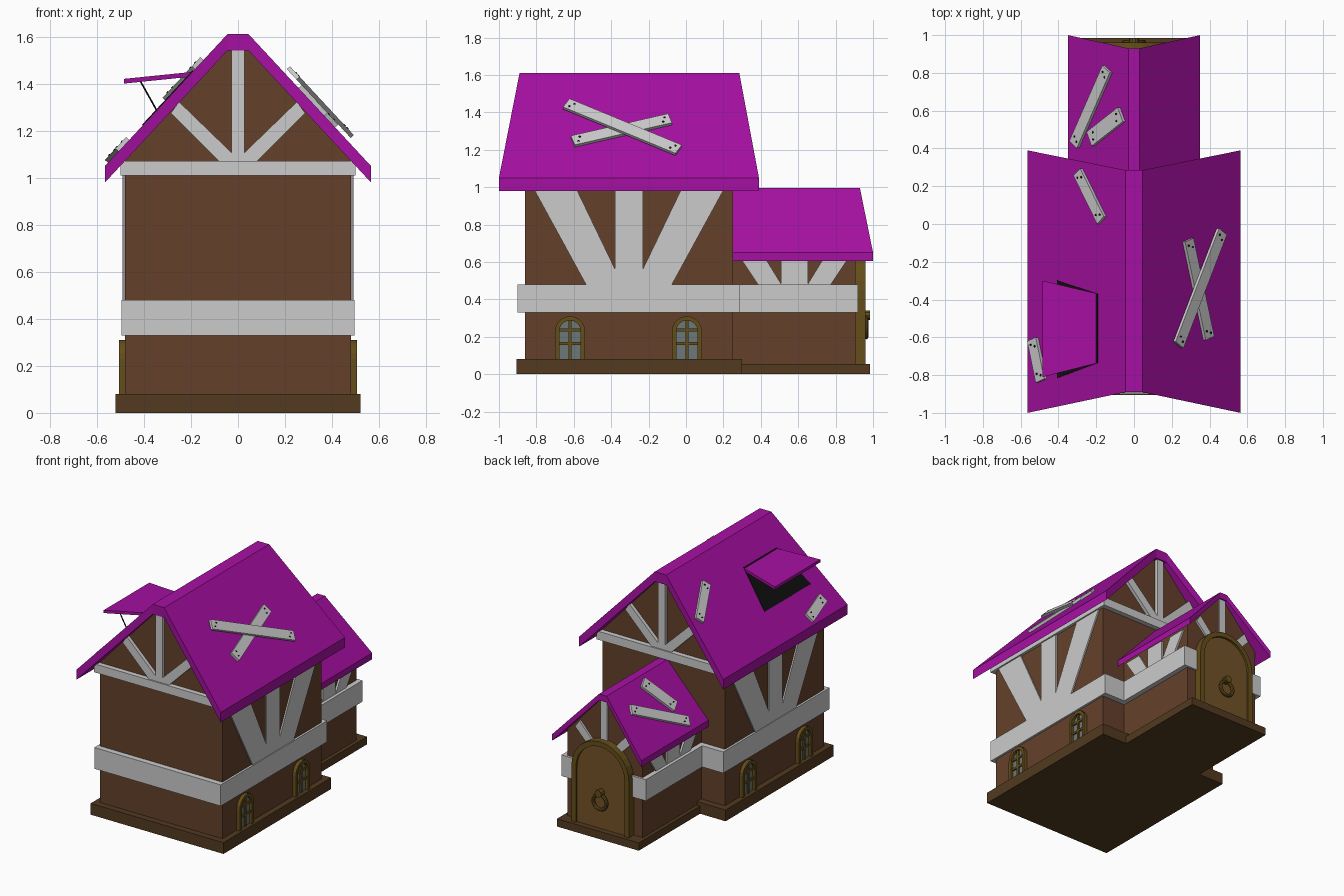
import bpy, bmesh
from math import pi, sin, cos
from mathutils import Vector, Matrix

if "Cube" in bpy.data.objects:
    bpy.data.objects.remove(bpy.data.objects["Cube"])


def material(name, rgb):
    m = bpy.data.materials.new(name)
    m.diffuse_color = (*rgb, 1)
    m.use_nodes = True
    m.node_tree.nodes["Principled BSDF"].inputs["Base Color"].default_value = m.diffuse_color
    return m


WALL = material("wall_brown", (0.127, 0.051, 0.023))
BASE = material("base_brown", (0.085, 0.042, 0.014))
ROOF = material("roof_purple", (0.38, 0.005, 0.36))
TRIM = material("trim_olive", (0.13, 0.075, 0.010))
DOOR = material("door_wood", (0.17, 0.085, 0.022))
GLASS = material("glass", (0.15, 0.19, 0.19))
BLACK = material("black", (0.005, 0.005, 0.005))


def mesh(name, verts, faces, mat=None):
    me = bpy.data.meshes.new(name)
    me.from_pydata([tuple(v) for v in verts], [], faces)
    bm = bmesh.new()
    bm.from_mesh(me)
    bmesh.ops.recalc_face_normals(bm, faces=bm.faces)
    bm.to_mesh(me)
    bm.free()
    ob = bpy.data.objects.new(name, me)
    bpy.context.collection.objects.link(ob)
    if mat:
        me.materials.append(mat)
    return ob


def prism(name, pts, axis, a, b, mat=None):
    """Extrude a 2D outline along x (points are y,z) or y (points are x,z)."""
    n = len(pts)
    put = (lambda p, t: (t, p[0], p[1])) if axis == 'x' else (lambda p, t: (p[0], t, p[1]))
    verts = [put(p, t) for t in (a, b) for p in pts]
    faces = [tuple(range(n)), tuple(range(n, 2 * n))]
    faces += [(i, (i + 1) % n, n + (i + 1) % n, n + i) for i in range(n)]
    return mesh(name, verts, faces, mat)


def box(name, x0, x1, y0, y1, z0, z1, mat=None):
    return prism(name, [(x0, z0), (x1, z0), (x1, z1), (x0, z1)], 'y', y0, y1, mat)


def slab(name, quad, normal, t, mat=None):
    """Thicken a quad along a normal."""
    verts = list(quad) + [q + normal * t for q in quad]
    return mesh(name, verts, [(0, 1, 2, 3), (4, 5, 6, 7)] +
                [(i, (i + 1) % 4, 4 + (i + 1) % 4, 4 + i) for i in range(4)], mat)


def rod(name, p, q, r, mat=None, seg=8):
    d = q - p
    m = Matrix.Translation((p + q) / 2) @ d.to_track_quat('Z', 'Y').to_matrix().to_4x4()
    ring = [(r * cos(2 * pi * i / seg), r * sin(2 * pi * i / seg)) for i in range(seg)]
    ob = prism(name, ring, 'y', -d.length / 2, d.length / 2, mat)
    ob.data.transform(m @ Matrix.Rotation(pi / 2, 4, 'X'))
    return ob


def arch(c, hw, z0, spring, seg=10):
    return [(c + hw, z0)] + [(c + hw * cos(pi * i / seg), spring + hw * sin(pi * i / seg))
                             for i in range(seg + 1)] + [(c - hw, z0)]


def mirrored(pts, c):
    return [(2 * c - p[0], p[1]) for p in pts]


# Roof with thick slopes, flat ridge and ends that lean outward to the eaves
def roof(name, hw, rw, zr, ze, th, eave, ridge):
    prof = [(-hw, ze - th), (-hw, ze), (-rw, zr), (rw, zr),
            (hw, ze), (hw, ze - th), (rw, zr - th), (-rw, zr - th)]
    verts = [(x, (ridge if abs(x) == rw else eave)[k], z) for k in (0, 1) for x, z in prof]
    faces = [(i, (i + 1) % 8, 8 + (i + 1) % 8, 8 + i) for i in range(8)]
    for o in (0, 8):
        faces += [tuple(o + i for i in f) for f in ((0, 1, 2, 7), (7, 2, 3, 6), (6, 3, 4, 5))]
    mesh(name, verts, faces, ROOF)


MAIN = (0.045, 1.61, 1.077)   # ridge half width, ridge height, slope
ANNEX = (0.03, 0.995, 1.078)


def on_roof(r, x, y, lift=0.0):
    s = 1 if x > 0 else -1
    n = Vector((s * r[2], 0, 1)).normalized()
    return Vector((x, y, r[1] - (abs(x) - r[0]) * r[2])) + n * lift, n


# Base, walls and bands
box("main_base", -0.52, 0.52, -0.905, 0.30, 0, 0.08, BASE)
box("annex_base", -0.32, 0.32, 0.29, 0.985, 0, 0.055, BASE)
prism("main_walls", [(-0.48, 0.07), (0.48, 0.07), (0.48, 1.09), (0.045, 1.55), (-0.045, 1.55), (-0.48, 1.09)],
      'y', -0.86, 0.25, WALL)
prism("annex_walls", [(-0.295, 0.05), (0.295, 0.05), (0.295, 0.68), (0.03, 0.96), (-0.03, 0.96), (-0.295, 0.68)],
      'y', 0.24, 0.905, WALL)
box("main_band", -0.495, 0.495, -0.9, 0.29, 0.33, 0.48)
box("annex_band", -0.33, 0.33, 0.28, 0.92, 0.33, 0.48)
box("upper_band", -0.5, 0.5, -0.895, 0.285, 1.01, 1.07)

# Roofs
roof("main_roof", 0.565, 0.045, 1.61, 1.05, 0.07, (-1.0, 0.39), (-0.89, 0.285))
roof("annex_roof", 0.35, 0.03, 0.995, 0.65, 0.045, (0.25, 1.0), (0.25, 0.93))

# Gable timbers
diag = [(0.0, 1.07), (0.08, 1.07), (0.285, 1.275), (0.25, 1.322), (0.0, 1.08)]
for end, a, b in (("front", -0.885, -0.86), ("back", 0.25, 0.275)):
    box(f"{end}_gable_post", -0.028, 0.028, a, b, 1.06, 1.545)
    prism(f"{end}_gable_brace_right", diag, 'y', a, b)
    prism(f"{end}_gable_brace_left", mirrored(diag, 0), 'y', a, b)
box("annex_gable_post", -0.025, 0.025, 0.905, 0.92, 0.6, 0.955)
small = [(0.0, 0.55), (0.07, 0.55), (0.225, 0.71), (0.19, 0.76)]
prism("annex_gable_brace_right", small, 'y', 0.905, 0.92)
prism("annex_gable_brace_left", mirrored(small, 0), 'y', 0.905, 0.92)

# Side timbers and windows, both sides
brace = [(-0.83, 1.02), (-0.535, 0.48), (-0.34, 0.48), (-0.60, 1.02)]
abrace = [(0.285, 0.63), (0.385, 0.48), (0.51, 0.48), (0.418, 0.63)]
for side, s in (("right", 1), ("left", -1)):
    a, b = s * 0.475, s * 0.49
    prism(f"{side}_post", [(-0.38, 0.48), (-0.23, 0.48), (-0.23, 1.02), (-0.38, 1.02)], 'x', a, b)
    prism(f"{side}_brace_front", brace, 'x', a, b)
    prism(f"{side}_brace_back", mirrored(brace, -0.305), 'x', a, b)
    a, b = s * 0.29, s * 0.308
    prism(f"{side}_annex_post", [(0.508, 0.48), (0.652, 0.48), (0.652, 0.64), (0.508, 0.64)], 'x', a, b)
    prism(f"{side}_annex_brace_front", abrace, 'x', a, b)
    prism(f"{side}_annex_brace_back", mirrored(abrace, 0.58), 'x', a, b)
    for i, c in enumerate((-0.62, 0.005)):
        w = f"{side}_window_{i + 1}"
        prism(w + "_frame", arch(c, 0.08, 0.075, 0.23) + arch(c, 0.057, 0.075, 0.23)[::-1],
              'x', s * 0.475, s * 0.505, TRIM)
        prism(w + "_glass", arch(c, 0.06, 0.075, 0.23), 'x', s * 0.475, s * 0.485, GLASS)
        x0, x1 = sorted((s * 0.478, s * 0.495))
        box(w + "_bar_upright", x0, x1, c - 0.008, c + 0.008, 0.078, 0.29, TRIM)
        for z in (0.165, 0.235):
            box(w + "_bar_across", x0, x1, c - 0.06, c + 0.06, z - 0.008, z + 0.008, TRIM)

# Door with ring knocker on the annex end
prism("door_frame", arch(0, 0.225, 0.05, 0.45, 14) + arch(0, 0.19, 0.05, 0.45, 14)[::-1],
      'y', 0.9, 0.96, TRIM)
prism("door_panel", arch(0, 0.195, 0.05, 0.45, 14), 'y', 0.9, 0.945, DOOR)
bpy.ops.mesh.primitive_torus_add(major_radius=0.052, minor_radius=0.012, major_segments=20,
                                 minor_segments=8, location=(0, 0.963, 0.25), rotation=(pi / 2, 0, 0))
ring = bpy.context.object
ring.name = "door_ring"
ring.data.materials.append(TRIM)
rod("ring_mount", Vector((0, 0.94, 0.315)), Vector((0, 0.985, 0.315)), 0.026, TRIM, 10)


# Repair planks with nails
def plank(name, r, p, q, w, lift=0.0, t=0.018):
    a, n = on_roof(r, *p, lift)
    b, _ = on_roof(r, *q, lift)
    u = (b - a).normalized()
    v = n.cross(u) * w / 2
    slab(name, [a - v, b - v, b + v, a + v], n, t)
    for c in (a + u * 0.035, b - u * 0.035):
        for k in (-0.4, 0.4):
            o = c + v * k + u * k * 0.02 + n * t
            rod(name + "_nail", o - n * 0.004, o + n * 0.003, 0.006, BLACK, 6)


plank("right_plank_lower", MAIN, (0.28, -0.085), (0.39, -0.605), 0.07)
plank("right_plank_upper", MAIN, (0.215, -0.64), (0.445, -0.04), 0.07, 0.018)
plank("left_plank_back", MAIN, (-0.29, 0.275), (-0.165, 0.02), 0.065)
plank("left_plank_front", MAIN, (-0.53, -0.61), (-0.485, -0.83), 0.07)
plank("annex_plank_long", ANNEX, (-0.135, 0.82), (-0.31, 0.42), 0.07)
plank("annex_plank_short", ANNEX, (-0.06, 0.58), (-0.225, 0.45), 0.085)

# Roof hatch: dark opening, propped lid and stick
corners = [(-0.19, -0.37), (-0.19, -0.735), (-0.405, -0.815), (-0.405, -0.3)]
slab("hatch_opening", [on_roof(MAIN, *c)[0] for c in corners], on_roof(MAIN, *corners[0])[1], 0.004, BLACK)
lid = [Vector((-0.19, -0.37, 1.43)), Vector((-0.19, -0.735, 1.43)),
       Vector((-0.485, -0.81, 1.40)), Vector((-0.485, -0.3, 1.40))]
slab("hatch_lid", lid, Vector((0, 0, 1)), 0.02, ROOF)
rod("hatch_stick", Vector((-0.415, -0.74, 1.41)), Vector((-0.345, -0.74, 1.285)), 0.004, BLACK, 6)
